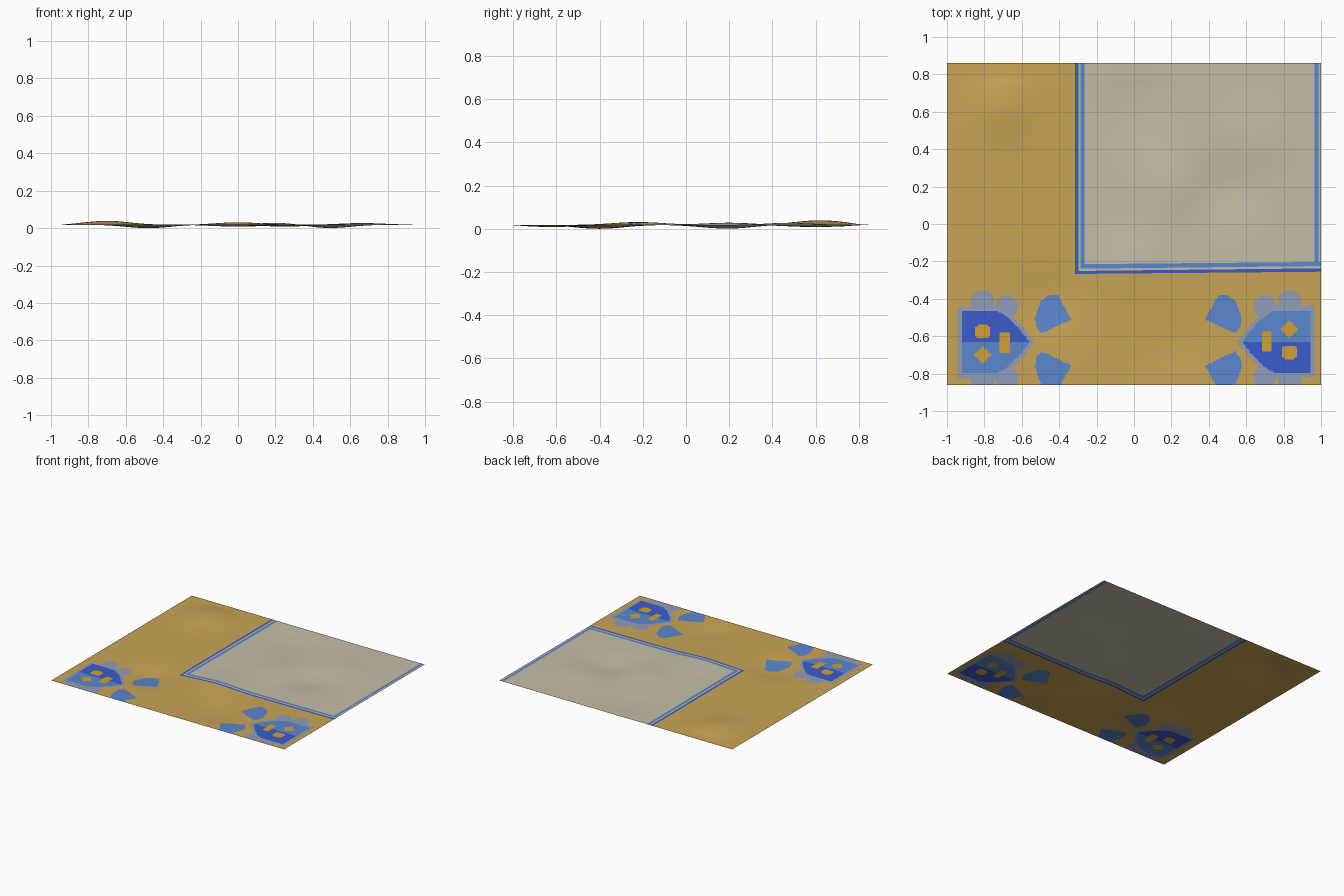
import bpy, bmesh, math

if "Cube" in bpy.data.objects:
    bpy.data.objects.remove(bpy.data.objects["Cube"])

HX, HY, STEP = 1.0, 0.862, 0.0072

# flat colours
COLOURS = {
    "ochre_ground": (0.584, 0.371, 0.093),
    "cream_field": (0.552, 0.515, 0.386),
    "dark_blue": (0.042, 0.107, 0.597),
    "mid_blue": (0.105, 0.242, 0.61),
    "grey_lavender": (0.287, 0.332, 0.479),
    "golden_spot": (0.63, 0.352, 0.038),
}
OCHRE, CREAM, DARK, MID, LAV, GOLD = range(6)

# soft wrinkles: x, y, height, radius
BUMPS = [(-0.70, 0.62, 0.021, 0.17), (0.0, -0.22, 0.013, 0.17),
         (-0.48, -0.40, -0.018, 0.17), (0.23, 0.20, 0.012, 0.17),
         (0.48, 0.20, -0.019, 0.18), (0.65, 0.45, 0.010, 0.18),
         (0.0, 0.60, -0.010, 0.2), (0.25, -0.62, -0.010, 0.17)]

PETAL = [(-0.53, -0.50), (-0.50, -0.415), (-0.45, -0.378), (-0.41, -0.375),
         (-0.335, -0.51), (-0.495, -0.585), (-0.525, -0.55)]


def height(x, y):
    h = sum(a * math.exp(-((x - bx) ** 2 + (y - by) ** 2) / (r * r)) for bx, by, a, r in BUMPS)
    edge = min(1, (HX - abs(x)) / 0.12) * min(1, (HY - abs(y)) / 0.12)
    return h * edge


def inside(poly, x, y):
    hit = False
    for (ax, ay), (bx, by) in zip(poly, poly[1:] + poly[:1]):
        if (ay > y) != (by > y) and x < (bx - ax) * (y - ay) / (by - ay) + ax:
            hit = not hit
    return hit


def dome(x, dy, grow):
    """Half-flower outline: flat on the left, pointed on the right."""
    if not -0.92 - grow < x < -0.56 + grow:
        return False
    t = max(0.0, (x + 0.74) / (0.18 + grow))
    return abs(dy) < (0.165 + grow) * (1 - t ** 1.55)


def flower(x, y):
    """Colour of the left flower at a point, or None."""
    dy = y + 0.632
    spots = (abs(x + 0.81) < 0.041 and abs(y + 0.575) < 0.036 and abs(x + 0.81) + abs(y + 0.575) < 0.062,
             abs(x + 0.69) < 0.027 and abs(y + 0.633) < 0.055,
             abs(x + 0.81) + abs(y + 0.70) < 0.046)
    if dome(x, dy, 0):
        return GOLD if any(spots) else (DARK if dy > 0 else MID)
    if dome(x, dy, 0.026):
        return LAV
    for cx, cy, r in ((-0.81, 0.214, 0.063), (-0.68, 0.188, 0.06)):
        if math.hypot(x - cx, abs(dy) - cy) < r:
            return LAV
    return None


def colour(x, y):
    # framed field
    if x > -0.315 and y > -0.261:
        if x < -0.298 or y < -0.244:
            return DARK
        if x < -0.286 or y < -0.232:
            return CREAM
        if x < -0.264 or y < -0.209 or 0.966 < x < 0.986:
            return MID
        return CREAM
    if y > -0.33:
        return OCHRE
    # the right flower is the left one turned half round
    c = flower(x, y) if x < 0 else flower(0.02 - x, -1.262 - y)
    if c is not None:
        return c
    px = x if x < 0 else 0.045 - x
    if inside(PETAL, px, -0.633 + abs(y + 0.633)):
        return MID
    return OCHRE


def ticks(half, cuts):
    n = round(2 * half / STEP)
    base = [-half + 2 * half * i / n for i in range(n + 1)]
    inner = [v for v in base if all(abs(v - c) > 0.002 for c in cuts)]
    return sorted(inner + cuts)


# grid lines fall exactly on the stripe edges
xs = ticks(HX, [-0.315, -0.298, -0.286, -0.264, 0.966, 0.986])
ys = ticks(HY, [-0.632, -0.261, -0.244, -0.232, -0.209])

bm = bmesh.new()
rows = []
for y in ys:
    row = []
    for x in xs:
        # the front stripes run slightly askew
        slant = 0.011 * (x - 0.35) * math.exp(-((y + 0.235) / 0.06) ** 2)
        row.append(bm.verts.new((x, y + slant, height(x, y))))
    rows.append(row)
low = min(v.co.z for v in bm.verts)
for v in bm.verts:
    v.co.z -= low

for j in range(len(ys) - 1):
    for i in range(len(xs) - 1):
        f = bm.faces.new((rows[j][i], rows[j][i + 1], rows[j + 1][i + 1], rows[j + 1][i]))
        f.material_index = colour((xs[i] + xs[i + 1]) / 2, (ys[j] + ys[j + 1]) / 2)
        f.smooth = True

mesh = bpy.data.meshes.new("rug")
bm.to_mesh(mesh)
bm.free()
for name, rgb in COLOURS.items():
    m = bpy.data.materials.new(name)
    m.diffuse_color = (*rgb, 1)
    m.use_nodes = True
    m.node_tree.nodes["Principled BSDF"].inputs["Base Color"].default_value = m.diffuse_color
    mesh.materials.append(m)
rug = bpy.data.objects.new("rug", mesh)
bpy.context.collection.objects.link(rug)
